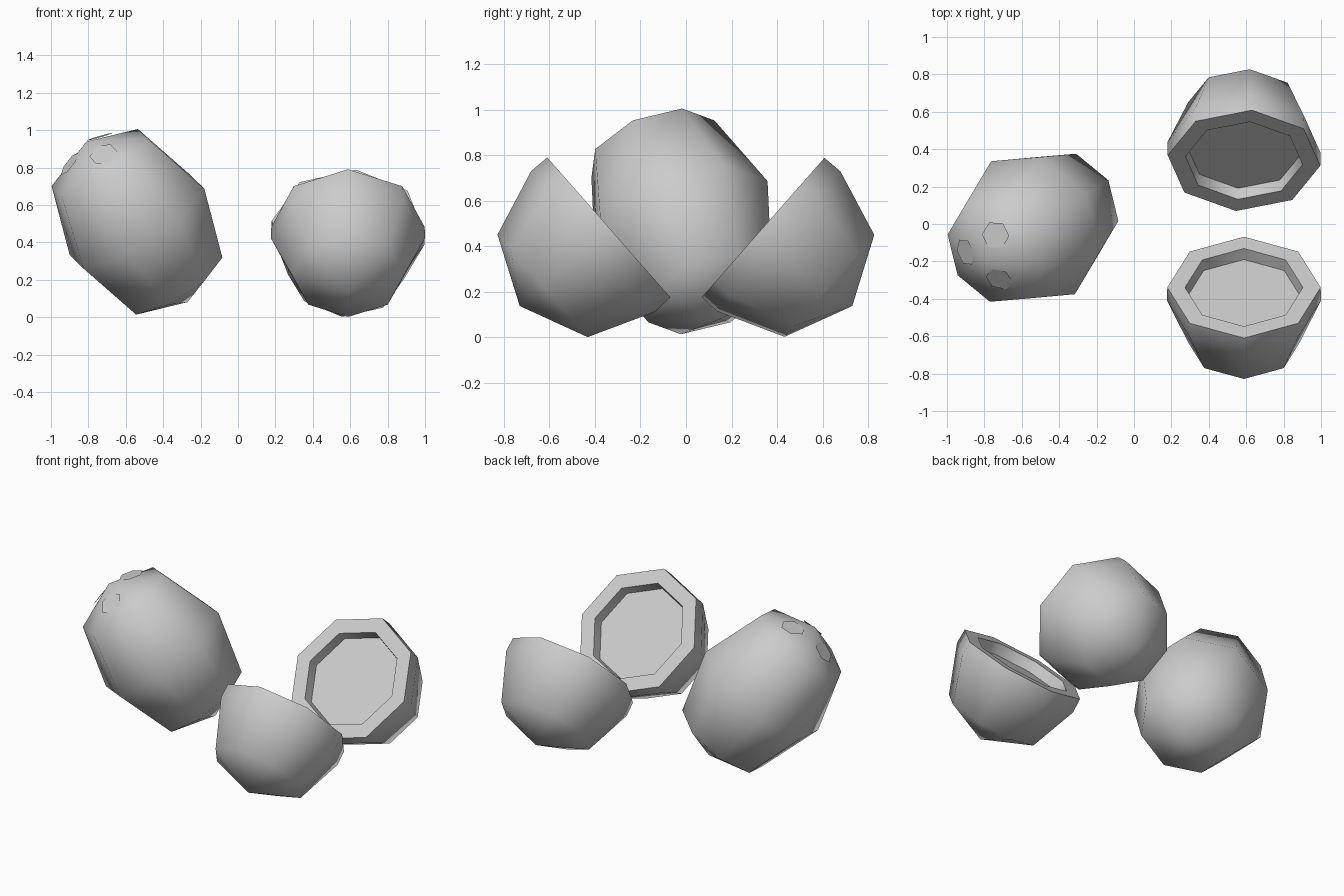
import bpy, bmesh, math
from mathutils import Vector, Matrix

if "Cube" in bpy.data.objects:
    bpy.data.objects.remove(bpy.data.objects["Cube"])

SIDES = 8


def frame(centre, axis, turn=0.0):
    """Local z along axis, local x along the steepest upward direction."""
    n = Vector(axis).normalized()
    up = Vector((0, 0, 1))
    u = (up - n * up.dot(n)).normalized()
    v = n.cross(u)
    rot = Matrix((u, v, n)).transposed().to_4x4()
    return Matrix.Translation(centre) @ rot @ Matrix.Rotation(math.radians(turn), 4, 'Z')


def finish(name, bm, matrix):
    bmesh.ops.recalc_face_normals(bm, faces=bm.faces)
    mesh = bpy.data.meshes.new(name)
    bm.to_mesh(mesh)
    bm.free()
    ob = bpy.data.objects.new(name, mesh)
    bpy.context.collection.objects.link(ob)
    ob.matrix_world = matrix
    return ob


def lathe(name, profile, matrix):
    """Spin (radius, height) points; radius 0 makes a pole, an open end is capped flat."""
    bm = bmesh.new()
    rings = []
    for r, h in profile:
        if r == 0:
            rings.append([bm.verts.new((0, 0, h))] * SIDES)
        else:
            rings.append([bm.verts.new((r * math.cos(math.tau * i / SIDES),
                                        r * math.sin(math.tau * i / SIDES), h))
                          for i in range(SIDES)])
    for a, b in zip(rings, rings[1:]):
        for i in range(SIDES):
            j = (i + 1) % SIDES
            quad = [a[i], a[j], b[j], b[i]]
            bm.faces.new(list(dict.fromkeys(quad)))
    if profile[-1][0] > 0:
        bm.faces.new(rings[-1])
    ob = finish(name, bm, matrix)
    bpy.ops.object.select_all(action='DESELECT')
    ob.select_set(True)
    bpy.context.view_layer.objects.active = ob
    bpy.ops.object.shade_smooth_by_angle(angle=math.radians(60))
    return ob


# Whole coconut, tilted with its eyes up, left and forward
nut_profile = [(0, -0.535), (0.30, -0.395), (0.42, 0), (0.30, 0.395), (0, 0.535)]
lathe("whole_coconut", nut_profile, frame((-0.54, -0.02, 0.51), (-0.27, -0.17, 0.43)))

# Three flat hexagonal eyes around the top pole
eyes = [((-0.74, -0.06, 0.965), (-0.28, -0.06, 0.96)),
        ((-0.90, -0.15, 0.82), (-0.77, -0.25, 0.58)),
        ((-0.72, -0.295, 0.872), (-0.27, -0.68, 0.68))]
for k, (pos, normal) in enumerate(eyes):
    bm = bmesh.new()
    bmesh.ops.create_circle(bm, cap_ends=True, segments=6, radius=0.076)
    finish(f"coconut_eye_{k + 1}", bm, frame(pos, normal, 15))

# Two open halves: outer shell, rim, shallow cavity with flat flesh floor
half_profile = [(0, -0.522), (0.30, -0.388), (0.412, -0.092), (0.41, 0),
                (0.315, 0), (0.305, -0.07)]
for name, side, turn in (("front_half", -1, 0), ("back_half", 1, -6)):
    lathe(name, half_profile,
          frame((0.588, side * 0.339, 0.483), (0, -side * 0.75, 0.66), turn))
